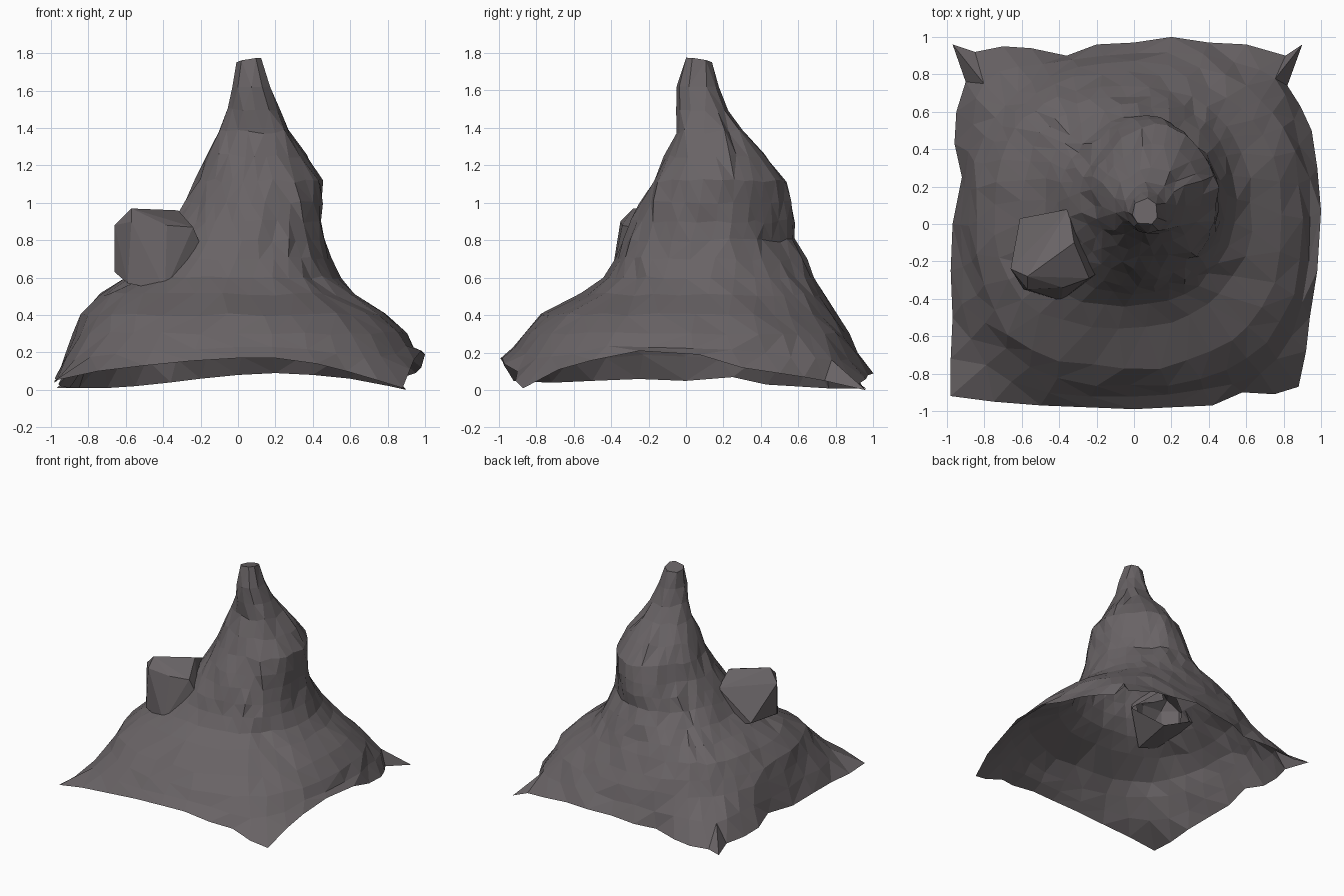
import bpy, bmesh, math, random
from mathutils import Vector

if "Cube" in bpy.data.objects:
    bpy.data.objects.remove(bpy.data.objects["Cube"])
random.seed(4)

# Uneven hem of the open shell, anticlockwise from the right side (x, y, z)
hem = [(1, .07, .19), (.98, .3, .12), (.95, .5, .09), (.89, .63, .07), (.82, .74, .05),
       (.9, .96, .0), (.81, .9, .02), (.6, .96, .06), (.4, .97, .08), (.2, 1, .09),
       (0, .97, .08), (-.2, .96, .06), (-.36, .9, .04), (-.55, .94, .02), (-.7, .95, .01),
       (-.85, .92, .01), (-.97, .96, .01), (-.9, .76, .01), (-.95, .6, .02), (-.96, .43, .03),
       (-.92, .25, .07), (-.97, 0, .05), (-.98, -.25, .06), (-.97, -.5, .05), (-.98, -.72, .04),
       (-.98, -.92, .05), (-.75, -.95, .1), (-.5, -.97, .13), (-.25, -.98, .155), (0, -.99, .17),
       (.2, -.98, .17), (.42, -.97, .14), (.58, -.9, .1), (.75, -.91, .05), (.88, -.87, .01),
       (.92, -.68, .11), (.94, -.5, .16), (.98, -.25, .21)]
hem = [Vector(p) for p in hem]
n = len(hem)

# Horizontal contours: height, x min, x max, y min, y max, squareness
rings = [(1.76, -.01, .13, -.01, .14, 2), (1.62, -.03, .18, -.05, .175, 2),
         (1.5, -.06, .23, -.05, .23, 2), (1.38, -.11, .29, -.05, .31, 2),
         (1.25, -.17, .37, -.11, .43, 2), (1.12, -.22, .45, -.18, .53, 2),
         (1.0, -.28, .45, -.24, .565, 2), (.9, -.34, .455, -.29, .575, 2),
         (.8, -.41, .47, -.34, .585, 2), (.7, -.48, .5, -.38, .64, 2.1),
         (.6, -.6, .54, -.44, .69, 2.2), (.51, -.75, .63, -.55, .74, 2.3),
         (.4, -.84, .79, -.77, .81, 2.4), (.3, -.885, .9, -.87, .865, 2.5)]

# Even out the ray angles so the upper contours have no slivers
ang = [math.atan2(p.y, p.x) % (2 * math.pi) for p in hem]
for _ in range(4):
    ang = [(ang[i - 1] - (2 * math.pi if i == 0 else 0) + 2 * ang[i]
            + ang[(i + 1) % n] + (2 * math.pi if i == n - 1 else 0)) / 4 for i in range(n)]


def contour(z, x0, x1, y0, y1, e):
    pts = []
    for a in ang:
        c, s = math.cos(a), math.sin(a)
        # flatter upper back, fuller upper front right and lower front left
        high = min(1, max(0, (z - .6) / .2)) * min(1, (1.76 - z) / .3)
        low = max(0, 1 - abs(z - .5) / .3)
        bonus = -.3 * high if s > 0 else .3 * high if c > 0 else .5 * low
        q = e + bonus * abs(math.sin(2 * a))
        r = (abs(c) ** q + abs(s) ** q) ** (-1 / q)
        pts.append(Vector(((x0 + x1) / 2 + (x1 - x0) / 2 * r * c,
                           (y0 + y1) / 2 + (y1 - y0) / 2 * r * s, z)))
    return pts


rock = bpy.data.materials.new("dark_rock")
rock.diffuse_color = (.14, .125, .131, 1)
rock.use_nodes = True
rock.node_tree.nodes["Principled BSDF"].inputs["Base Color"].default_value = rock.diffuse_color


def finish(bm, name):
    me = bpy.data.meshes.new(name)
    bm.to_mesh(me)
    bm.free()
    me.materials.append(rock)
    bpy.context.collection.objects.link(bpy.data.objects.new(name, me))


# Rocky outcrop on the front left shoulder
crag = bmesh.new()
for p in [(-.66, -.24, .88), (-.66, -.24, .63), (-.57, -.28, .97), (-.57, -.35, .9),
          (-.59, -.35, .57), (-.46, -.22, .93), (-.32, -.1, .96), (-.39, -.41, .53),
          (-.38, -.34, .88), (-.24, -.29, .87), (-.19, -.26, .75), (-.35, .08, .88),
          (-.53, .04, .62), (-.61, .03, .64), (-.35, -.05, .56)]:
    crag.verts.new(p)
bmesh.ops.convex_hull(crag, input=crag.verts)
crag.normal_update()
planes = [(f.calc_center_median(), f.normal.copy()) for f in crag.faces]


def in_crag(p):
    return all((p - c).dot(nrm) < 0.005 for c, nrm in planes)


# Mountain: loft the contours down to the hem
loops = [contour(*r) for r in rings]
soft = hem
for _ in range(2):
    soft = [(soft[i - 1] + soft[i] * 2 + soft[(i + 1) % n]) / 4 for i in range(n)]
loops.append([a.lerp(b, .5) for a, b in zip(loops[-1], soft)])
loops.append(hem)
last = len(loops) - 1
bm = bmesh.new()
grid = []
for k, loop in enumerate(loops):
    row = []
    for p in loop:
        j = .012 if 1 < k < last else 0
        q = p + Vector([random.uniform(-j, j) for _ in range(3)])
        if k == 0:
            q.z += .15 * (p.x - p.y)
        row.append(bm.verts.new(q))
    grid.append(row)
for a, b in zip(grid, grid[1:]):
    for i in range(n):
        m = (i + 1) % n
        bm.faces.new((a[i], b[i], b[m], a[m]))
tip = bm.verts.new((.065, .06, 1.76))
for i in range(n):
    bm.faces.new((tip, grid[0][i], grid[0][(i + 1) % n]))
bmesh.ops.triangulate(bm, faces=bm.faces)
bmesh.ops.remove_doubles(bm, verts=bm.verts, dist=.05)
bm.normal_update()

# Open the two shells into each other so the outcrop is hollow as well
buried = [f for f in bm.faces if all(in_crag(v.co) for v in f.verts)]
centre = Vector((0, .1, .5))
inner = [f for f in crag.faces if f.normal.dot(centre - f.calc_center_median()) > 0
         and f.normal.z < .3 and f.calc_center_median().z < .85
         and f.calc_center_median().y > -.24]
bmesh.ops.delete(bm, geom=buried, context='FACES')
bmesh.ops.delete(crag, geom=inner, context='FACES')
finish(bm, "mountain")
finish(crag, "rock_outcrop")
